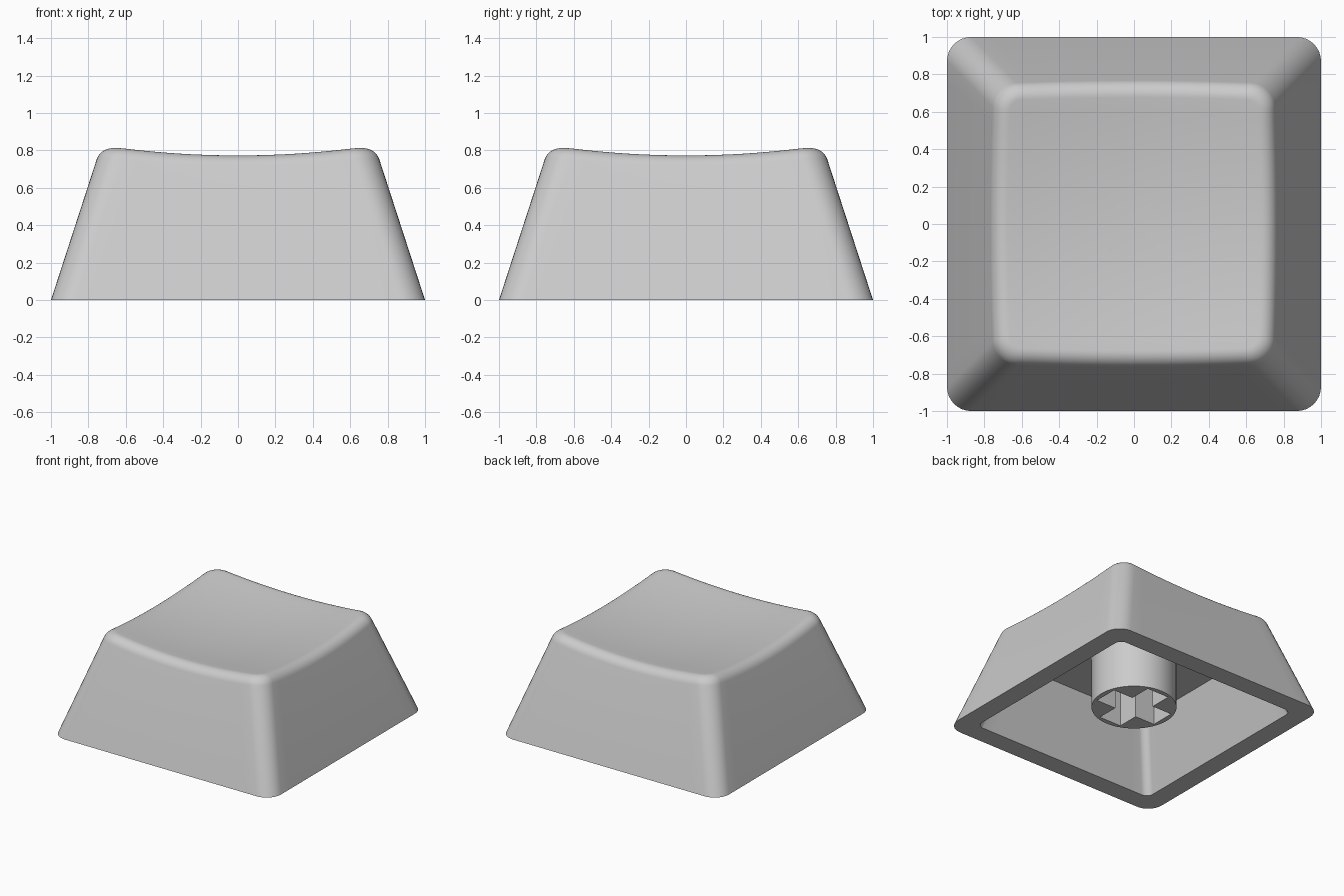
import bpy, bmesh, math

if "Cube" in bpy.data.objects:
    bpy.data.objects.remove(bpy.data.objects["Cube"])

WALL_SLOPE = 0.325      # inward lean of the walls per unit of height
CORNER = 0.13           # outer corner radius
FILLET = 0.07           # rounding of the top rim
CEILING = 0.54          # height of the hollow inside
SEG, SIDE = 8, 16       # steps per corner and per straight side

grey = bpy.data.materials.new("light grey plastic")
grey.diffuse_color = (0.6, 0.6, 0.6, 1)
grey.use_nodes = True
grey.node_tree.nodes["Principled BSDF"].inputs["Base Color"].default_value = grey.diffuse_color


def rounded_square(h, r):
    """Counter-clockwise outline of a square with half size h and corner radius r."""
    pts = []
    for q in range(4):
        c, s = round(math.cos(q * math.pi / 2)), round(math.sin(q * math.pi / 2))
        local = [(h - r + r * math.cos(a), h - r + r * math.sin(a))
                 for a in (math.pi / 2 * i / SEG for i in range(SEG + 1))]
        local += [((h - r) * (1 - 2 * i / SIDE), h) for i in range(1, SIDE)]
        pts += [(x * c - y * s, x * s + y * c) for x, y in local]
    return pts


def dish(x, y):
    return 0.724 + 0.105 * (x * x + y * y)


def finish(bm, name):
    bmesh.ops.recalc_face_normals(bm, faces=bm.faces)
    mesh = bpy.data.meshes.new(name)
    bm.to_mesh(mesh)
    bm.free()
    mesh.materials.append(grey)
    ob = bpy.data.objects.new(name, mesh)
    bpy.context.collection.objects.link(ob)
    return ob


def smooth(ob):
    bpy.ops.object.select_all(action='DESELECT')
    ob.select_set(True)
    bpy.context.view_layer.objects.active = ob
    bpy.ops.object.shade_smooth_by_angle(angle=math.radians(30))


def prism(outline, z0, z1, name):
    bm = bmesh.new()
    face = bm.faces.new([bm.verts.new((x, y, z0)) for x, y in outline])
    top = bmesh.ops.extrude_face_region(bm, geom=[face])["geom"]
    verts = [v for v in top if isinstance(v, bmesh.types.BMVert)]
    bmesh.ops.translate(bm, verts=verts, vec=(0, 0, z1 - z0))
    return finish(bm, name)


# Unrounded rim: where the leaning wall meets the dished top
count = len(rounded_square(1, CORNER))
rim = []
for i in range(count):
    z = 0.78
    for _ in range(5):
        x, y = rounded_square(1 - WALL_SLOPE * z, CORNER)[i]
        z = dish(x, y)
    rim.append((x, y, z))

# Fillet start (on the wall) and end (on the dish) for each rim point
lower, upper = [], []
for i, (x, y, z) in enumerate(rim):
    zl = z - FILLET * 0.95
    lower.append((*rounded_square(1 - WALL_SLOPE * zl, CORNER)[i], zl))
    px, py = rounded_square(1 - WALL_SLOPE * z - FILLET, CORNER - FILLET)[i]
    upper.append((px, py, dish(px, py)))


def fillet_ring(t, w=0.78):
    a, b, c = (1 - t) ** 2, 2 * t * (1 - t) * w, t * t
    return [tuple((a * l + b * m + c * u) / (a + b + c) for l, m, u in zip(p, q, r))
            for p, q, r in zip(lower, rim, upper)]


# Shell: ceiling, inner wall, bottom edge, outer wall, rim and dish in one loft
inner = 0.84
rings = [
    [(x, y, CEILING) for x, y in rounded_square(inner - WALL_SLOPE * CEILING, 0.06)],
    [(x, y, 0) for x, y in rounded_square(inner, 0.06)],
    [(x, y, 0) for x, y in rounded_square(1, CORNER)],
]
rings += [fillet_ring(t / 8) for t in range(9)]
for f in (0.9, 0.75, 0.6, 0.45, 0.3, 0.15):
    rings.append([(x * f, y * f, dish(x * f, y * f)) for x, y, z in upper])

bm = bmesh.new()
loops = [[bm.verts.new(p) for p in ring] for ring in rings]
for a, b in zip(loops, loops[1:]):
    for i in range(count):
        j = (i + 1) % count
        bm.faces.new((a[i], a[j], b[j], b[i]))
bm.faces.new(loops[0])
centre = bm.verts.new((0, 0, dish(0, 0)))
for i in range(count):
    bm.faces.new((loops[-1][i], loops[-1][(i + 1) % count], centre))
smooth(finish(bm, "cap_shell"))

# Stem: round post under the ceiling with a cross-shaped socket
circle = [(0.32 * math.cos(a), 0.32 * math.sin(a))
          for a in (math.tau * i / 64 for i in range(64))]
stem = prism(circle, 0.10, CEILING + 0.02, "stem")
L, W = 0.28, 0.10
cross = []
for c, s in ((1, 0), (0, 1), (-1, 0), (0, -1)):
    cross += [(x * c - y * s, x * s + y * c) for x, y in ((L, -W), (L, W), (W, W))]
cutter = prism(cross, 0.0, 0.52, "socket_cutter")
cutter.hide_render = True
cut = stem.modifiers.new("socket", 'BOOLEAN')
cut.operation, cut.solver, cut.object = 'DIFFERENCE', 'EXACT', cutter
bpy.context.view_layer.objects.active = stem
bpy.ops.object.modifier_apply(modifier=cut.name)
bpy.data.objects.remove(cutter)
smooth(stem)
